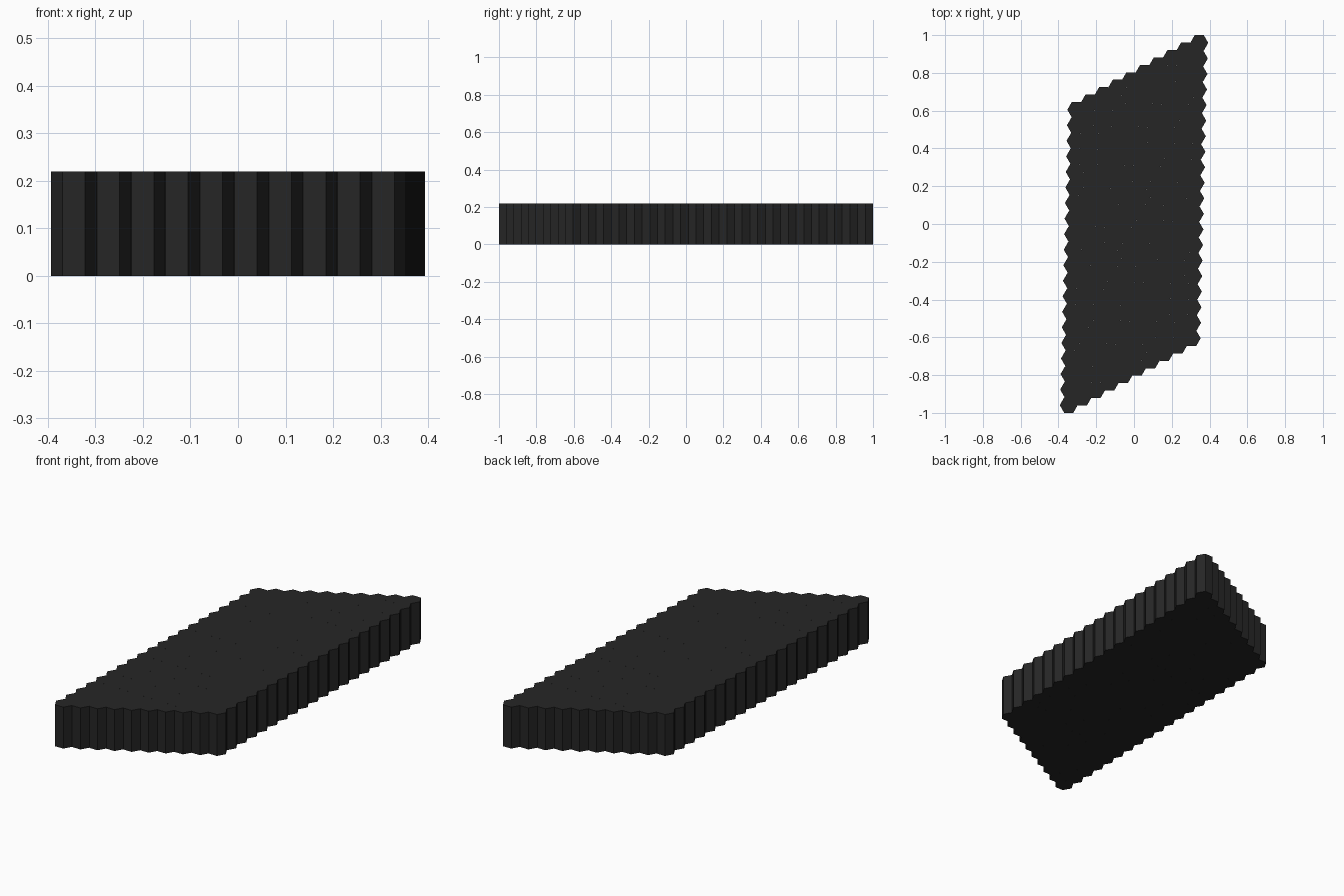
import bpy, bmesh
from math import sqrt, radians
from mathutils import Matrix, Vector

if "Cube" in bpy.data.objects:
    bpy.data.objects.remove(bpy.data.objects["Cube"])

COLS, ROWS = 10, 20      # hexagons across and along
APOTHEM = 0.04115        # half distance between opposite flats
SLIDE = 0.0021           # small sideways slip between touching flats
HEIGHT = 0.219

mat = bpy.data.materials.new("dark_grey")
mat.diffuse_color = (0.019, 0.019, 0.019, 1)
mat.use_nodes = True
mat.node_tree.nodes["Principled BSDF"].inputs["Base Color"].default_value = mat.diffuse_color

# lattice steps: along a column, and across to the next column
step_row = Vector((SLIDE, 2 * APOTHEM, 0))
step_col = Matrix.Rotation(radians(-60), 3, 'Z') @ step_row
radius = 2 * APOTHEM / sqrt(3)

# slab of hexagonal prisms
bm = bmesh.new()
for i in range(COLS):
    for j in range(ROWS):
        pos = step_col * (i - (COLS - 1) / 2) + step_row * (j - (ROWS - 1) / 2)
        pos.z = HEIGHT / 2
        # turn so a flat side faces the front
        geo = bmesh.ops.create_cone(bm, cap_ends=True, segments=6,
                                    radius1=radius, radius2=radius, depth=HEIGHT)
        # find whether a corner already lies on the x axis
        on_x = any(abs(v.co.y) < 1e-4 for v in geo["verts"])
        turn = Matrix.Rotation(0 if on_x else radians(30), 4, 'Z')
        bmesh.ops.transform(bm, matrix=Matrix.Translation(pos) @ turn,
                            verts=geo["verts"])

mesh = bpy.data.meshes.new("hexagon_block")
bm.to_mesh(mesh)
bm.free()
mesh.materials.append(mat)
block = bpy.data.objects.new("hexagon_block", mesh)
bpy.context.collection.objects.link(block)
